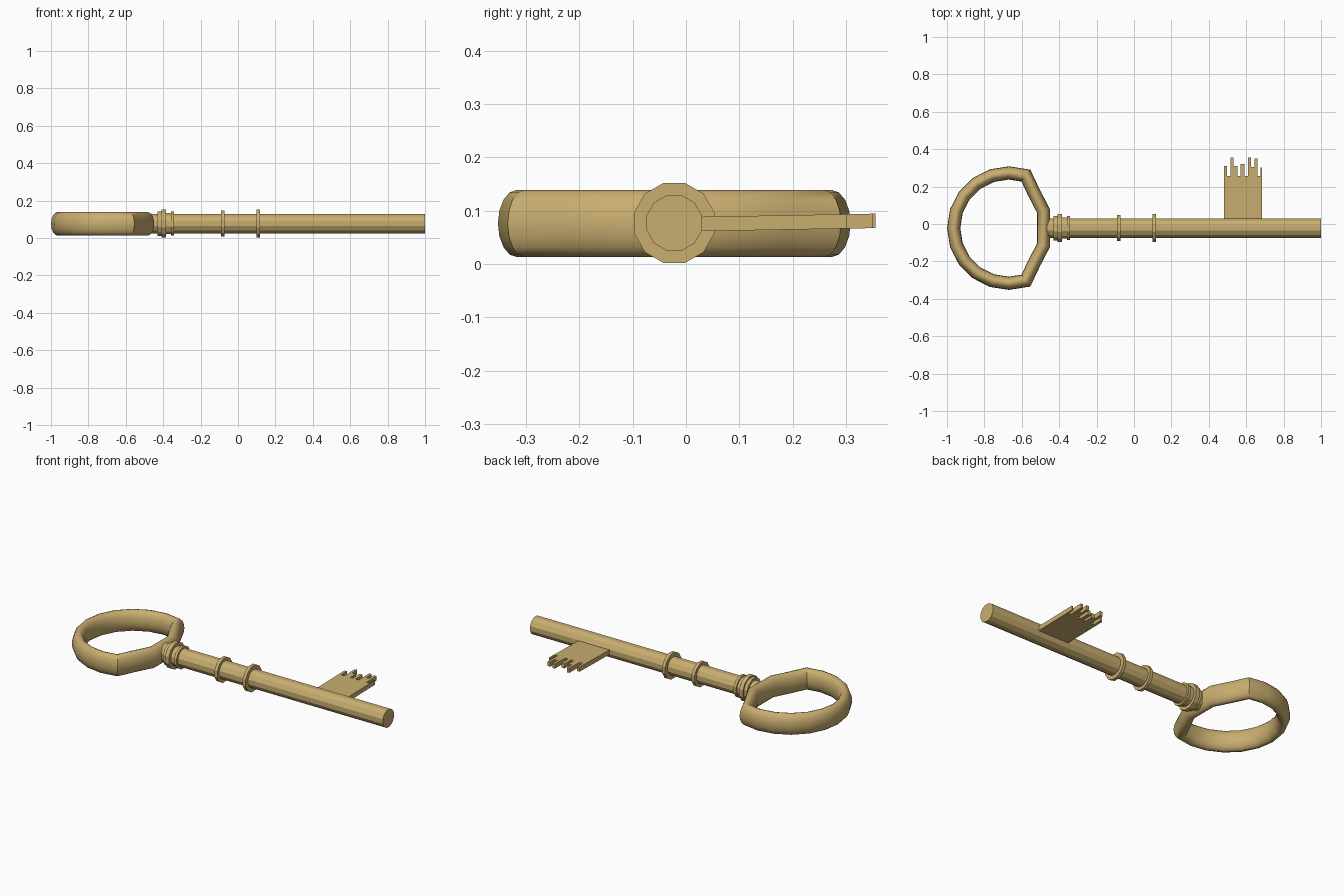
import bpy, bmesh, math
from mathutils import Vector

if "Cube" in bpy.data.objects:
    bpy.data.objects.remove(bpy.data.objects["Cube"])

CY, CZ = -0.022, 0.077   # axis of the shaft
brass = bpy.data.materials.new("brass")
brass.diffuse_color = (0.58, 0.42, 0.16, 1)
brass.use_nodes = True
brass.node_tree.nodes["Principled BSDF"].inputs["Base Color"].default_value = brass.diffuse_color


def add_object(name, bm):
    bmesh.ops.recalc_face_normals(bm, faces=bm.faces)
    me = bpy.data.meshes.new(name)
    bm.to_mesh(me)
    bm.free()
    ob = bpy.data.objects.new(name, me)
    me.materials.append(brass)
    bpy.context.collection.objects.link(ob)
    return ob


def rod(name, x0, x1, apothem, sides=12):
    """Flat-topped prism along x."""
    bm = bmesh.new()
    r = apothem / math.cos(math.pi / sides)
    ends = []
    for x in (x0, x1):
        ends.append([bm.verts.new((x,
                     CY + r * math.cos(2 * math.pi * (i + 0.5) / sides),
                     CZ + r * math.sin(2 * math.pi * (i + 0.5) / sides)))
                     for i in range(sides)])
    for i in range(sides):
        j = (i + 1) % sides
        bm.faces.new((ends[0][i], ends[0][j], ends[1][j], ends[1][i]))
    for e in ends:
        bm.faces.new(e)
    return add_object(name, bm)


# Shaft and collars
rod("shaft", -0.47, 1.0, 0.052)
for i, (x0, x1, r) in enumerate([
        (-0.43, -0.41, 0.066), (-0.41, -0.385, 0.075),
        (-0.385, -0.358, 0.056), (-0.358, -0.342, 0.064),
        (-0.09, -0.071, 0.070), (0.099, 0.118, 0.075)]):
    rod(f"collar_{i + 1}", x0, x1, r)

# Bow: oval section swept round a circular arc closed by a blunt nose
path = [Vector((-0.669 + 0.295 * math.cos(math.radians(a)),
                CY + 0.295 * math.sin(math.radians(a))))
        for a in range(72, 289, 18)]
nose = [(-0.535, 0.19), (-0.483, 0.09)]
path += [Vector((x, CY - y)) for x, y in nose]
path += [Vector((x, CY + y)) for x, y in reversed(nose)]

bm = bmesh.new()
rings = []
n, m = len(path), 16
for i, p in enumerate(path):
    d0 = (p - path[i - 1]).normalized()
    d1 = (path[(i + 1) % n] - p).normalized()
    t = (d0 + d1).normalized()
    out = Vector((t.y, -t.x)) / max(t.dot(d0), 0.5)
    ring = []
    for k in range(m):
        a = 2 * math.pi * k / m
        q = p + out * 0.035 * math.cos(a)
        ring.append(bm.verts.new((q.x, q.y, CZ - 0.001 + 0.063 * math.sin(a))))
    rings.append(ring)
for i in range(n):
    a, b = rings[i], rings[(i + 1) % n]
    for k in range(m):
        l = (k + 1) % m
        bm.faces.new((a[k], a[l], b[l], b[k]))
bow = add_object("bow", bm)
bpy.context.view_layer.objects.active = bow
bow.select_set(True)
bpy.ops.object.shade_smooth_by_angle(angle=math.radians(40))

# Bit: slightly tilted plate with a stepped toothed edge (x end, height)
steps = [(0.496, 0.31), (0.516, 0.257), (0.532, 0.355), (0.554, 0.31),
         (0.570, 0.257), (0.590, 0.322), (0.610, 0.257), (0.626, 0.355),
         (0.645, 0.306), (0.661, 0.35), (0.677, 0.257), (0.684, 0.302)]
outline = [(0.684, 0.0), (0.48, 0.0)]
x = 0.48
for x_end, y in steps:
    outline += [(x, y), (x_end, y)]
    x = x_end
bm = bmesh.new()
face = bm.faces.new([bm.verts.new((px, py, 0.061 + 0.018 * py))
                     for px, py in outline])
res = bmesh.ops.extrude_face_region(bm, geom=[face])
bmesh.ops.translate(bm, vec=(0, 0, 0.027),
                    verts=[v for v in res["geom"] if isinstance(v, bmesh.types.BMVert)])
add_object("bit", bm)
